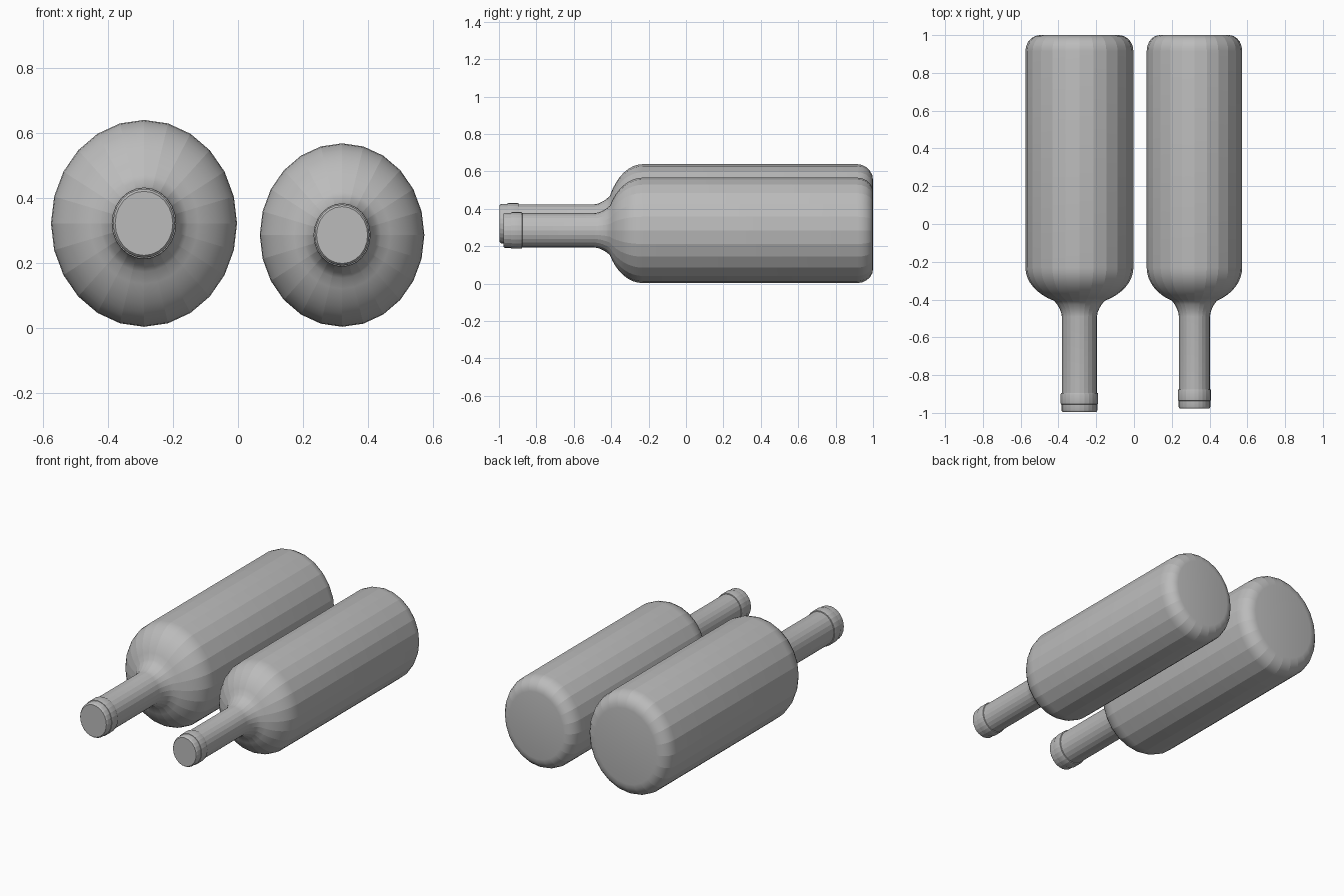
import bpy, bmesh, math

if "Cube" in bpy.data.objects:
    bpy.data.objects.remove(bpy.data.objects["Cube"])

SIDES = 24
grey = bpy.data.materials.new("plain_grey")
grey.diffuse_color = (0.5, 0.5, 0.5, 1)
grey.use_nodes = True
grey.node_tree.nodes["Principled BSDF"].inputs["Base Color"].default_value = grey.diffuse_color


def lathe(name, profile, cx, cz, rx, rz):
    """Turn (y, radius fraction) points around the y axis, closed at both ends."""
    bm = bmesh.new()
    rings = []
    for y, f in profile:
        ring = []
        for i in range(SIDES):
            a = 2 * math.pi * i / SIDES
            ring.append(bm.verts.new((cx + rx * f * math.sin(a), y, cz + rz * f * math.cos(a))))
        rings.append(ring)
    for a, b in zip(rings, rings[1:]):
        for i in range(SIDES):
            j = (i + 1) % SIDES
            bm.faces.new((a[i], a[j], b[j], b[i]))
    bm.faces.new(rings[0])
    bm.faces.new(rings[-1])
    bmesh.ops.recalc_face_normals(bm, faces=bm.faces)
    for f in bm.faces:
        f.smooth = True
    # facets stay crisp around the bottle, smooth along its profile
    for a, b in zip(rings, rings[1:]):
        for i in range(SIDES):
            bm.edges.get((a[i], b[i])).smooth = False
    for e in bm.edges:
        if e.calc_face_angle(0) > math.radians(35):
            e.smooth = False
    mesh = bpy.data.meshes.new(name)
    bm.to_mesh(mesh)
    bm.free()
    mesh.materials.append(grey)
    ob = bpy.data.objects.new(name, mesh)
    bpy.context.collection.objects.link(ob)


def bottle(side, cx, cz, rx, rz, tip):
    # body: neck, concave throat, rounded shoulder, straight wall, rounded base
    body = [(tip + 0.02, 0.325), (-0.49, 0.325), (-0.468, 0.338), (-0.445, 0.372), (-0.425, 0.415)]
    for k in range(9):
        a = math.radians(62 * (1 - k / 8))
        body.append((-0.23 - 0.2 * math.sin(a), math.cos(a)))
    for k in range(6):
        a = math.radians(18 * k)
        body.append((0.915 + 0.085 * math.sin(a), 0.73 + 0.27 * math.cos(a)))
    lathe(side + "_bottle_body", body, cx, cz, rx, rz)
    # raised ring around the neck
    ring = [(tip + 0.04, 0.32), (tip + 0.042, 0.342), (tip + 0.047, 0.347),
            (tip + 0.095, 0.347), (tip + 0.1, 0.342), (tip + 0.102, 0.32)]
    lathe(side + "_neck_ring", ring, cx, cz, rx, rz)
    # mouth cap
    cap = [(tip, 0.31), (tip + 0.004, 0.324), (tip + 0.01, 0.333), (tip + 0.045, 0.333)]
    lathe(side + "_mouth_cap", cap, cx, cz, rx, rz)


bottle("left", -0.289, 0.321, 0.286, 0.318, -0.996)
bottle("right", 0.320, 0.285, 0.253, 0.282, -0.977)
